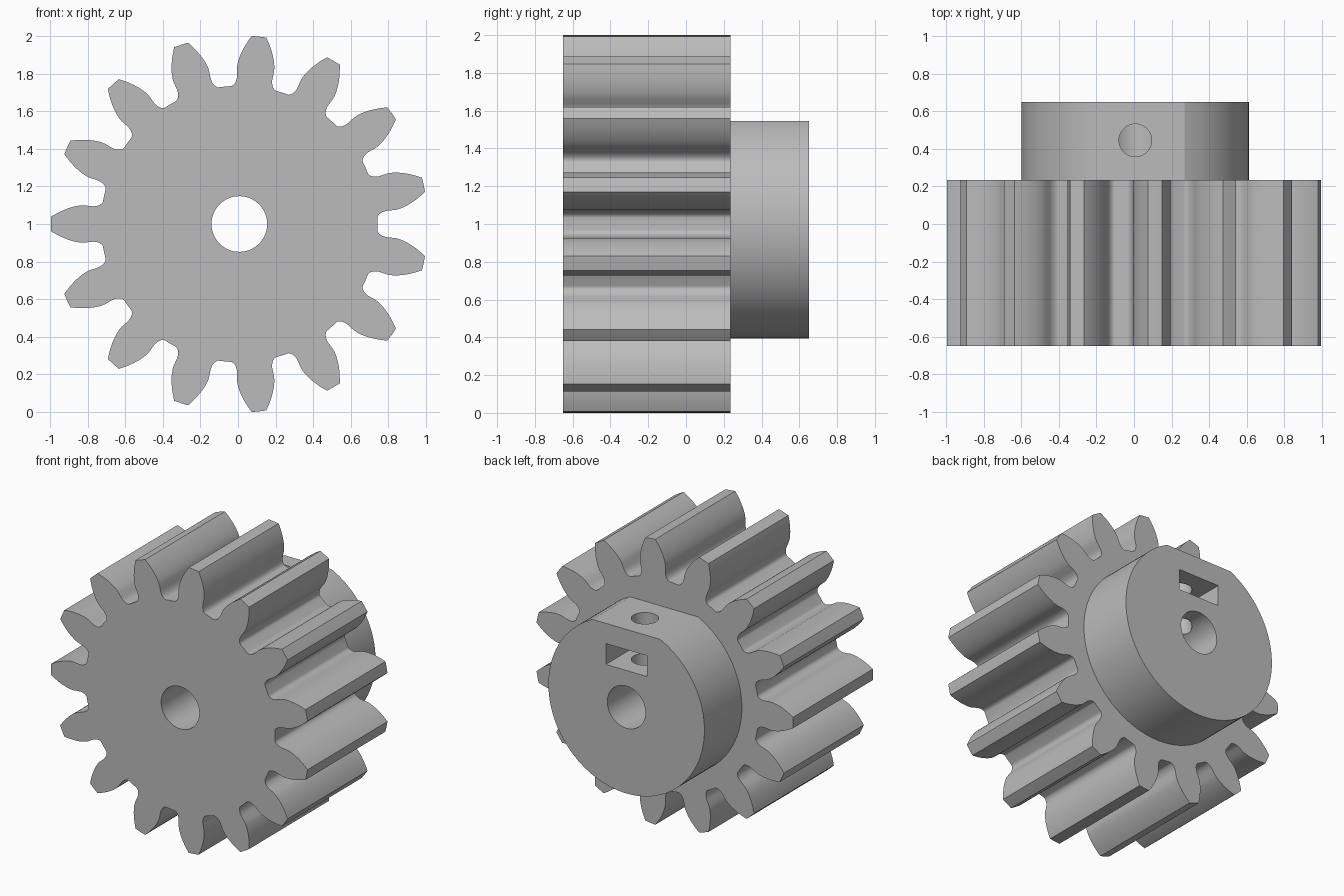
import bpy
import bmesh
from math import sin, cos, tan, acos, asin, pi, radians
from mathutils import Matrix

if "Cube" in bpy.data.objects:
    bpy.data.objects.remove(bpy.data.objects["Cube"])

CX, CZ = 0.007, 1.0              # axle position
FRONT, SHOULDER, BACK = -0.65, 0.235, 0.65
TEETH, TIP, ROOT = 15, 1.0024, 0.735
PITCH = TIP * TEETH / (TEETH + 2)
BASE = PITCH * cos(radians(20))

grey = bpy.data.materials.new("plain grey")
grey.use_nodes = True
colour = (0.5, 0.5, 0.5, 1)
grey.diffuse_color = colour
grey.node_tree.nodes["Principled BSDF"].inputs["Base Color"].default_value = colour


def make_object(name, bm):
    bmesh.ops.recalc_face_normals(bm, faces=bm.faces)
    mesh = bpy.data.meshes.new(name)
    bm.to_mesh(mesh)
    bm.free()
    mesh.materials.append(grey)
    obj = bpy.data.objects.new(name, mesh)
    bpy.context.collection.objects.link(obj)
    return obj


def extrude_profile(name, points, y0, y1):
    """Prism along y from an outline in x, z about the axle."""
    bm = bmesh.new()
    face = bm.faces.new([bm.verts.new((CX + x, y0, CZ + z)) for x, z in points])
    result = bmesh.ops.extrude_face_region(bm, geom=[face])
    verts = [v for v in result["geom"] if isinstance(v, bmesh.types.BMVert)]
    bmesh.ops.translate(bm, verts=verts, vec=(0, y1 - y0, 0))
    return make_object(name, bm)


def arc(radius, start, end, steps):
    return [(radius * cos(start + (end - start) * i / steps),
             radius * sin(start + (end - start) * i / steps)) for i in range(steps + 1)]


def combine(target, other, operation):
    mod = target.modifiers.new(operation.lower(), "BOOLEAN")
    mod.operation = operation
    mod.solver = "EXACT"
    mod.object = other
    bpy.context.view_layer.objects.active = target
    bpy.ops.object.modifier_apply(modifier=mod.name)
    bpy.data.objects.remove(other)


def involute(pressure):
    return tan(pressure) - pressure


# Half of one tooth as (angle from tooth centre, radius): root, fillet, flank, tip
half_base = pi / (2 * TEETH) + involute(radians(20))
fillet_end, neck = radians(9.6), 0.795
half = [(pi / TEETH, ROOT)]
for i in range(9):
    t = i / 8 * pi / 2
    half.append((fillet_end - (fillet_end - half_base) * sin(t),
                 neck - (neck - ROOT) * cos(t)))
for i in range(11):
    r = BASE + (TIP - BASE) * i / 10
    half.append((half_base - involute(acos(min(1, BASE / r))), r))

# Full toothed outline, one tooth pointing to -x
tooth = [(-a, r) for a, r in half] + [(0, TIP)] + [(a, r) for a, r in half[:0:-1]]
outline = []
for k in range(TEETH):
    centre = pi + k * 2 * pi / TEETH
    outline += [(r * cos(centre + a), r * sin(centre + a)) for a, r in tooth]
gear = extrude_profile("toothed_gear_with_hub", outline, FRONT, SHOULDER)

# Hub with a flat on top
HUB, FLAT = 0.605, 0.545
start = asin(FLAT / HUB)
hub = extrude_profile("hub", arc(HUB, pi - start, 2 * pi + start, 96), 0.0, BACK)
combine(gear, hub, "UNION")

# Axle bore
bore = extrude_profile("bore_cutter", arc(0.148, 0, 2 * pi, 64)[:-1], FRONT - 0.1, BACK + 0.1)
combine(gear, bore, "DIFFERENCE")

# Nut slot opening to the back
slot = extrude_profile("slot_cutter", [(-0.16, 0.257), (0.16, 0.257), (0.16, 0.403), (-0.16, 0.403)],
                       0.285, BACK + 0.1)
combine(gear, slot, "DIFFERENCE")

# Set-screw hole from the flat down into the bore
bm = bmesh.new()
bmesh.ops.create_cone(bm, cap_ends=True, segments=48, radius1=0.087, radius2=0.087, depth=0.7,
                      matrix=Matrix.Translation((CX, 0.445, CZ + 0.35)))
combine(gear, make_object("screw_cutter", bm), "DIFFERENCE")

# Smooth curved walls, crisp edges
bpy.ops.object.select_all(action="DESELECT")
gear.select_set(True)
bpy.context.view_layer.objects.active = gear
bpy.ops.object.shade_smooth_by_angle(angle=radians(20))
